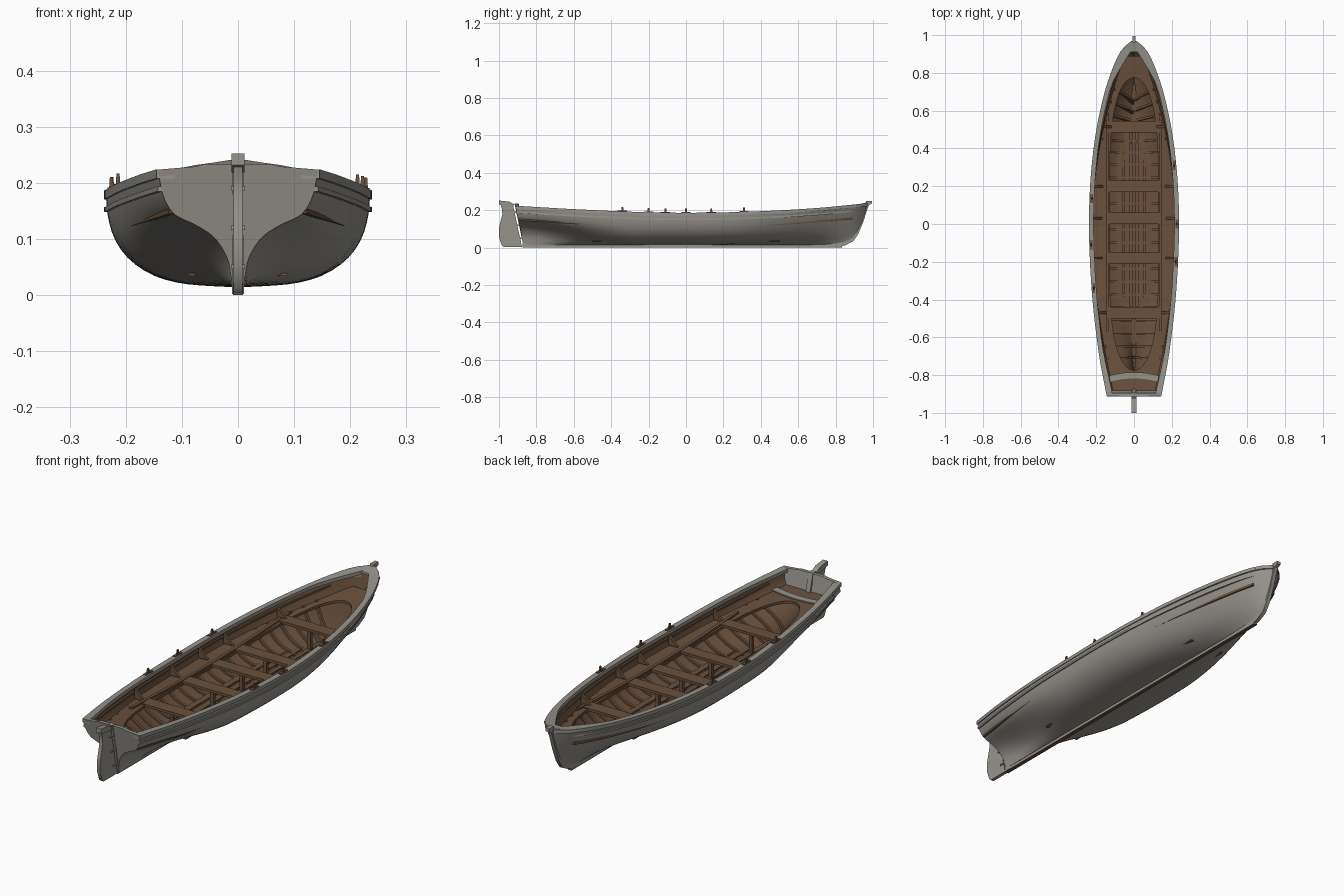
import bpy, bmesh, math
from mathutils import Vector

if "Cube" in bpy.data.objects:
    bpy.data.objects.remove(bpy.data.objects["Cube"])


def material(name, rgb):
    m = bpy.data.materials.new(name)
    m.diffuse_color = (*rgb, 1)
    m.use_nodes = True
    m.node_tree.nodes["Principled BSDF"].inputs["Base Color"].default_value = m.diffuse_color
    return m


GREY = material("weathered grey paint", (0.31, 0.295, 0.262))
BROWN = material("brown wood", (0.145, 0.082, 0.047))


def interp(pts, x):
    """Smooth Hermite curve through (x, value) points."""
    n = len(pts)
    x = min(max(x, pts[0][0]), pts[-1][0])
    i = next((k for k in range(n - 1) if x <= pts[k + 1][0]), n - 2)

    def slope(k):
        a, b = pts[max(k - 1, 0)], pts[min(k + 1, n - 1)]
        return (b[1] - a[1]) / (b[0] - a[0])
    (x0, v0), (x1, v1) = pts[i], pts[i + 1]
    d = x1 - x0
    t = (x - x0) / d
    return ((2*t**3 - 3*t**2 + 1) * v0 + (t**3 - 2*t**2 + t) * d * slope(i)
            + (3*t**2 - 2*t**3) * v1 + (t**3 - t**2) * d * slope(i + 1))


def smooth(a, b, x):
    t = min(max((x - a) / (b - a), 0), 1)
    return t * t * (3 - 2 * t)


# Hull lines: half width, sheer height, and three cross-sections (x fraction, height fraction)
WIDTH = [(-.91, .142), (-.7, .181), (-.4, .217), (-.1, .234), (.1, .234), (.3, .222), (.5, .196),
         (.7, .152), (.85, .1), (.93, .056), (.97, .01)]
SHEER = [(-.91, .220), (-.6, .202), (-.2, .185), (.1, .183), (.4, .191), (.7, .208), (.97, .234)]
MID = [(.04, 0), (.25, .015), (.45, .045), (.65, .13), (.82, .29), (.93, .5), (.985, .75), (1, 1)]
STERN = [(.07, 0), (.09, .1), (.14, .26), (.3, .43), (.54, .54), (.8, .63), (.94, .79), (1, 1)]
BOW = [(.06, 0), (.18, .08), (.32, .18), (.47, .3), (.62, .45), (.77, .63), (.9, .82), (1, 1)]
KEEL_Z, N = 0.014, 18


def half(y):
    return interp(WIDTH, y)


def sheer(y):
    return interp(SHEER, y)


def section(y):
    """Points (x, y, z, height fraction) from keel to gunwale on the +x side."""
    s, b = smooth(-.25, -.91, y), smooth(.1, .95, y)
    key = [[m[k] * (1 - s - b) + st[k] * s + bo[k] * b for k in (0, 1)]
           for m, st, bo in zip(MID, STERN, BOW)]
    out = []
    for i in range(N):
        t = i / (N - 1) * (len(key) - 1)
        f = interp([(k, p[0]) for k, p in enumerate(key)], t)
        h = max(interp([(k, p[1]) for k, p in enumerate(key)], t), 0)
        yy = y + .045 * (1 - h) * smooth(-.6, -.91, y) - .14 * (1 - h**.4) * smooth(.3, .97, y)
        out.append((max(half(y) * f, .006), yy, KEEL_Z + h * (sheer(y) - KEEL_Z), h))
    return out


def width_at(y, z):
    pts = section(y)
    for a, b in zip(pts, pts[1:]):
        if b[2] >= z:
            return a[0] + (b[0] - a[0]) * (z - a[2]) / max(b[2] - a[2], 1e-6)
    return pts[-1][0]


def finish(name, bm, mats, angle=35):
    bmesh.ops.recalc_face_normals(bm, faces=bm.faces)
    me = bpy.data.meshes.new(name)
    bm.to_mesh(me)
    bm.free()
    ob = bpy.data.objects.new(name, me)
    bpy.context.collection.objects.link(ob)
    for m in mats:
        me.materials.append(m)
    bpy.ops.object.select_all(action='DESELECT')
    ob.select_set(True)
    bpy.context.view_layer.objects.active = ob
    bpy.ops.object.shade_smooth_by_angle(angle=math.radians(angle))
    return ob


def sweep(name, ys, ring, mats, mirror=True, rule=None):
    """Skin closed rings ring(y) -> [(x, y, z)] along ys, optionally on both sides."""
    bm = bmesh.new()
    for side in ((1, -1) if mirror else (1,)):
        rows = [[bm.verts.new((p[0] * side, p[1], p[2])) for p in ring(y)] for y in ys]
        n = len(rows[0])
        for a, b in zip(rows, rows[1:]):
            for j in range(n):
                f = bm.faces.new((a[j], a[(j + 1) % n], b[(j + 1) % n], b[j]))
                f.material_index = rule(j) if rule else 0
        bm.faces.new(rows[0])
        bm.faces.new(rows[-1][::-1])
    return finish(name, bm, mats)


def prism(name, pts, offset, mats):
    """Extrude a polygon of 3D points by an offset vector."""
    bm = bmesh.new()
    f = bm.faces.new([bm.verts.new(p) for p in pts])
    g = bmesh.ops.extrude_face_region(bm, geom=[f])
    bmesh.ops.translate(bm, vec=Vector(offset), verts=[v for v in g['geom'] if isinstance(v, bmesh.types.BMVert)])
    return finish(name, bm, mats)


def side_plate(name, yz, t, mat):
    return prism(name, [(-t, y, z) for y, z in yz], (2 * t, 0, 0), [mat])


def box(name, c, size, mat, top=1.0):
    bm = bmesh.new()
    bmesh.ops.create_cube(bm, size=1)
    for v in bm.verts:
        k = top if v.co.z > 0 else 1
        v.co = Vector((c[0] + v.co.x * size[0] * k, c[1] + v.co.y * size[1] * k, c[2] + v.co.z * size[2]))
    return finish(name, bm, [mat])


def span(a, b, n):
    return [a + (b - a) * i / n for i in range(n + 1)]


def strip(x0, x1, y, z0, z1):
    return [(x0, y, z0), (x1, y, z0), (x1, y, z1), (x0, y, z1)]


# Hull shell: grey outside, brown lining inside
def lining(y, d=.011):
    return [(max(x - d, 0), yy, z + d * (1 - h)) for x, yy, z, h in section(y)]


def hull_ring(y):
    out, inn = [p[:3] for p in section(y)], lining(y)
    flip = lambda ps: [(-x, yy, z) for x, yy, z in ps]
    return flip(out)[::-1] + out + inn[::-1] + flip(inn)


sweep("hull", span(-.91, .97, 64), hull_ring, [GREY, BROWN], False, lambda j: 1 if 2 * N <= j < 4 * N - 1 else 0)

# Gunwale rail and rubbing strake
def rail(y):
    w, s = half(y), sheer(y)
    wide = .022 + .03 * smooth(.7, .93, y) + .008 * smooth(-.6, -.9, y)
    return strip(max(w - wide, 0), w + .003, y, s - .012, s + .004)


def strake(y):
    z = sheer(y) - .03
    w = width_at(y, z)
    yy = y - .02 * smooth(.7, .97, y)
    return strip(max(w - .004, 0), w + .005, yy, z - .005, z + .004)


sweep("gunwale", span(-.91, .97, 60), rail, [GREY])
sweep("rubbing_strake", span(-.905, .95, 60), strake, [GREY])
prism("bow_breasthook", [(-.075, .91, .222), (.075, .91, .222), (.012, .968, .232), (-.012, .968, .232)],
      (0, 0, .009), [GREY])

# Transom: wineglass board with a slightly arched top
edge = [p[:3] for p in section(-.91)]
arch = [(.135, -.911, .224), (.075, -.912, .229), (.06, -.912, .233)]
half_t = [(x, y - .002, z) for x, y, z in edge] + arch
prism("transom", half_t + [(-x, y, z) for x, y, z in half_t[::-1]], (0, .016, 0), [GREY])

# Keel with a brown shoe, stem, sternpost and rudder
box("keel", (0, -.02, .013), (.018, 1.71, .018), GREY)
box("keel_shoe", (0, -.02, .002), (.018, 1.71, .004), BROWN)
side_plate("stem", [(.78, 0), (.85, .012), (.895, .035), (.922, .075), (.945, .13), (.968, .2), (.978, .228),
                    (.995, .236), (.995, .25), (.962, .25), (.955, .21), (.925, .12), (.89, .06), (.83, .03), (.78, .024)],
           .009, GREY)
side_plate("sternpost", [(-.917, .236), (-.868, .002), (-.84, .002), (-.84, .03), (-.895, .236)], .011, GREY)
side_plate("rudder", [(-.992, .232), (-.984, .205), (-.982, .18), (-.992, .14), (-1.0, .105), (-1.0, .055), (-.985, .012),
                      (-.975, .004), (-.877, .004), (-.924, .225), (-.935, .24)], .008, GREY)
side_plate("rudder_head", [(-1.0, .252), (-1.0, .232), (-.985, .226), (-.925, .218), (-.92, .232), (-.945, .246)], .012, GREY)
for z in (.05, .12, .19):
    box("rudder_hinge", (0, -.872 - .21 * z, z), (.025, .05, .008), GREY)

# Side benches and end platforms surrounding the oval well
def well(y):
    return .13 * max(1 - abs(y / .775)**4, 0)**.5


def bench_z(y):
    return sheer(y) - .062


def bench(y):
    z = bench_z(y)
    return strip(well(y), max(width_at(y, z) - .005, well(y) + .002), y, z - .012, z)


ys = [-.89, -.84, -.8] + [-.775 * math.cos(math.pi * i / 56) for i in range(57)] + [.81, .85, .89]
sweep("bench_ring", ys, bench, [BROWN])
sweep("bench_stringer", span(-.57, .57, 30),
      lambda y: strip(.134, .148, y, bench_z(y) - .004, bench_z(y) + .008), [BROWN])
sweep("inner_riser", span(-.8, .8, 40),
      lambda y: strip(width_at(y, sheer(y) - .03) - .019, width_at(y, sheer(y) - .03) - .008, y,
                      sheer(y) - .034, sheer(y) - .026), [BROWN])

# Rowing seats with knees, pillars and lengthwise keelson
for y in (.515, .2, .03, -.18, -.47):
    z = bench_z(y)
    box("thwart", (0, y, z), (.29, .06, .012), BROWN)
    box("thwart_pillar", (0, y, z / 2 + .01), (.016, .016, z - .02), BROWN)
    for s in (1, -1):
        w = width_at(y, z) - .012
        prism("knee", [(s * (w - .045), y - .006, z + .004), (s * w, y - .006, z + .004),
                       (s * w, y - .006, z + .05)], (0, .012, 0), [BROWN])
sweep("keelson", span(-.76, .74, 30), lambda y: strip(0, .01, y, .024, .036), [BROWN])

# Curved frames inside the well
def frame(yc):
    def ring(y):
        keep = [p for p, q in zip(section(yc), lining(yc)) if p[2] < bench_z(yc)]
        a = [(max(x - .009, 0), y + yy - yc, z + .009 * (1 - h)) for x, yy, z, h in keep]
        b = [(max(x - .018, 0), y + yy - yc, z + .018 * (1 - h)) for x, yy, z, h in keep]
        return a + b[::-1]
    return ring


for i in range(22):
    yc = -.72 + i * .069
    sweep("frame", [yc - .006, yc + .006], frame(yc), [BROWN])

# Bottom boards beside the keelson
for x in (.035, .075):
    sweep("bottom_board", span(-.5, .5, 16),
          lambda y: strip(x - .014, x + .014, y, .034, .039), [BROWN])

# Grey curved strip across the stern bench
xs = span(-.13, .13, 16)
bow_y = lambda x: -.785 - .018 * (x / .13)**2
zs = bench_z(-.8) + .003
prism("stern_strip", [(x, bow_y(x), zs) for x in xs] + [(x, bow_y(x) - .033, zs) for x in xs[::-1]],
      (0, 0, .005), [GREY])

# Staggered oar pins on small pads, three per side
for side, places in ((1, (.31, 0, -.2)), (-1, (.135, -.11, -.34))):
    for y in places:
        x = side * (half(y) - .008)
        box("oar_pad", (x, y, sheer(y) + .005), (.014, .05, .006), BROWN)
        box("oar_pin", (x, y, sheer(y) + .014), (.009, .014, .026), BROWN, .6)
